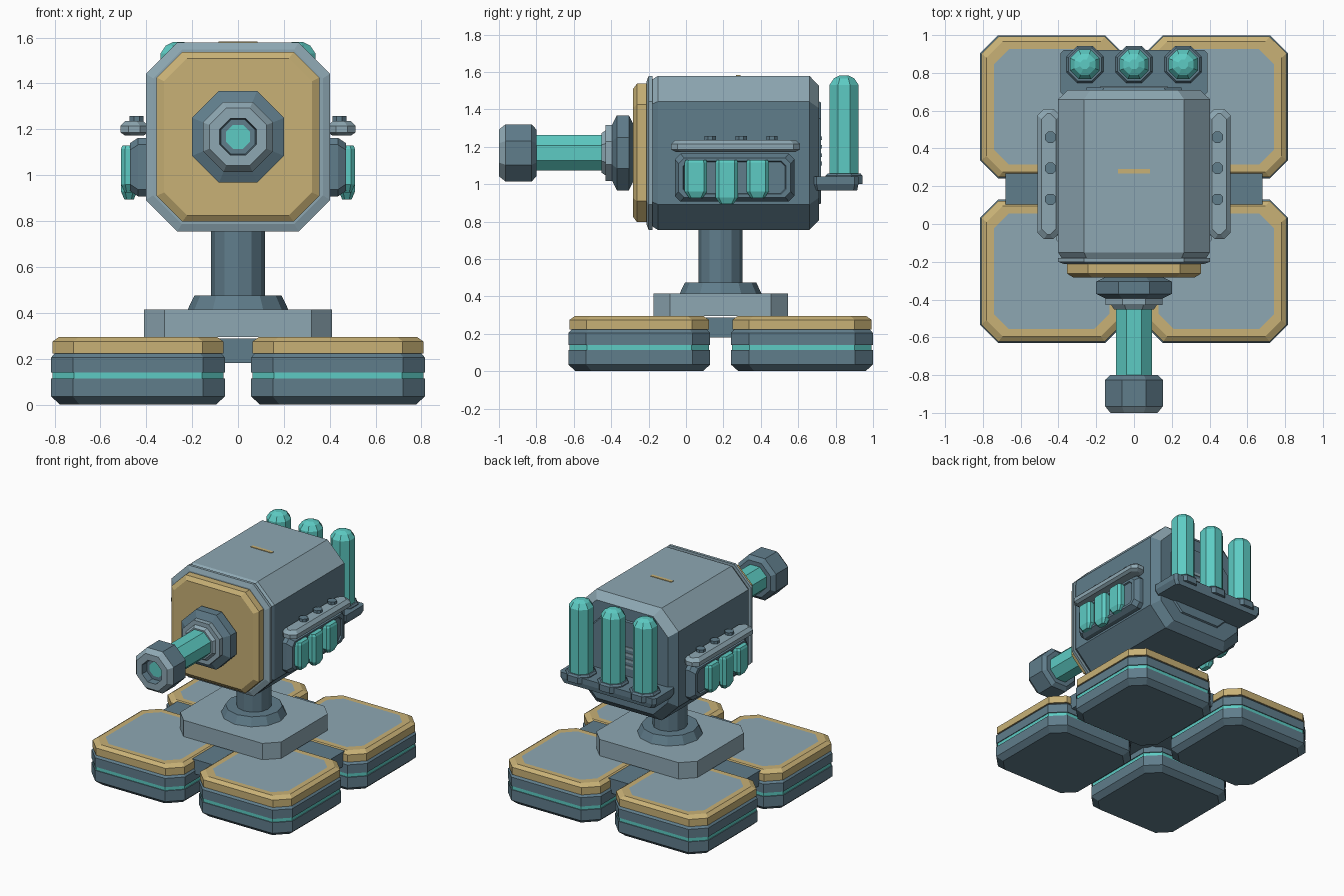
import bpy, bmesh, math
from mathutils import Vector

if "Cube" in bpy.data.objects:
    bpy.data.objects.remove(bpy.data.objects["Cube"])


def material(name, rgb):
    m = bpy.data.materials.new(name)
    m.diffuse_color = (*rgb, 1)
    m.use_nodes = True
    m.node_tree.nodes["Principled BSDF"].inputs["Base Color"].default_value = m.diffuse_color
    return m


MATS = [material("light blue grey", (0.27, 0.39, 0.45)),
        material("slate blue grey", (0.117, 0.205, 0.26)),
        material("sand gold", (0.58, 0.44, 0.18)),
        material("bright teal", (0.11, 0.60, 0.55))]
LIGHT, SLATE, GOLD, TEAL = range(4)
AXES = {"x": lambda u, v, w: (w, u, v),
        "y": lambda u, v, w: (u, w, v),
        "z": lambda u, v, w: (u, v, w)}
OCT = 2 - math.sqrt(2)  # chamfer ratio of a regular octagon


def loft(name, axis, centre, rings, colours):
    """Chamfered-rectangle rings (w, half_u, half_v, chamfer) joined along an axis.
    colours holds one index per segment, plus one each for first and last cap."""
    bm = bmesh.new()
    loops = []
    for w, a, b, c in rings:
        pts = [(a, b - c), (a - c, b), (c - a, b), (-a, b - c),
               (-a, c - b), (c - a, -b), (a - c, -b), (a, c - b)]
        loops.append([bm.verts.new(Vector(AXES[axis](u, v, w)) + Vector(centre))
                      for u, v in pts])
    bm.faces.new(loops[0]).material_index = colours[0]
    for i in range(len(loops) - 1):
        for k in range(8):
            f = bm.faces.new((loops[i][k], loops[i][(k + 1) % 8],
                              loops[i + 1][(k + 1) % 8], loops[i + 1][k]))
            f.material_index = colours[i + 1]
    bm.faces.new(loops[-1]).material_index = colours[-1]
    bmesh.ops.recalc_face_normals(bm, faces=bm.faces)
    return finish(name, bm)


def finish(name, bm):
    me = bpy.data.meshes.new(name)
    bm.to_mesh(me)
    bm.free()
    for m in MATS:
        me.materials.append(m)
    ob = bpy.data.objects.new(name, me)
    bpy.context.collection.objects.link(ob)
    return ob


def solid(name, axis, centre, rings, colour):
    return loft(name, axis, centre, rings, [colour] * (len(rings) + 1))


def turned(name, axis, centre, profile, colours):
    """Regular octagonal turning from (w, apothem) pairs."""
    return loft(name, axis, centre, [(w, r, r, r * OCT) for w, r in profile], colours)


def box(name, lo, hi, colour):
    c = [(p + q) / 2 for p, q in zip(lo, hi)]
    h = [(q - p) / 2 for p, q in zip(lo, hi)]
    return solid(name, "z", c, [(-h[2], h[0], h[1], min(h[:2]) * 0.02),
                                (h[2], h[0], h[1], min(h[:2]) * 0.02)], colour)


def cone(name, centre, r1, r2, depth, colour):
    bm = bmesh.new()
    bmesh.ops.create_cone(bm, cap_ends=True, segments=12, radius1=r1, radius2=r2, depth=depth)
    bmesh.ops.translate(bm, verts=bm.verts, vec=centre)
    for f in bm.faces:
        f.material_index = colour
    return finish(name, bm)


CY = 0.185  # middle of the base
# Four feet with glowing stripe, gold rim and pale top panel
for sx in (-1, 1):
    for sy in (-1, 1):
        c = (sx * 0.436, CY + sy * 0.435, 0)
        loft("foot", "z", c,
             [(0, 0.34, 0.34, 0.085), (0.035, 0.379, 0.379, 0.095),
              (0.113, 0.379, 0.379, 0.095), (0.113, 0.373, 0.373, 0.093),
              (0.14, 0.373, 0.373, 0.093), (0.14, 0.379, 0.379, 0.095),
              (0.205, 0.379, 0.379, 0.095), (0.225, 0.36, 0.36, 0.09)],
             [SLATE, SLATE, SLATE, SLATE, TEAL, SLATE, SLATE, SLATE, SLATE])
        loft("foot_rim", "z", c,
             [(0.222, 0.372, 0.372, 0.09), (0.275, 0.372, 0.372, 0.09),
              (0.294, 0.345, 0.345, 0.085), (0.294, 0.306, 0.306, 0.08)],
             [GOLD, GOLD, GOLD, GOLD, LIGHT])

# Cross braces between the feet
box("brace_across", (-0.68, CY - 0.09, 0.18), (0.68, CY + 0.09, 0.288), SLATE)
box("brace_along", (-0.09, CY - 0.6, 0.181), (0.09, CY + 0.6, 0.287), SLATE)

# Base plate, collar and column
solid("base_plate", "z", (0, CY, 0),
      [(0.295, 0.41, 0.36, 0.09), (0.415, 0.41, 0.36, 0.09)], LIGHT)
cone("column_collar", (0, CY, 0.444), 0.22, 0.19, 0.062, SLATE)
cone("column", (0, CY, 0.62), 0.117, 0.117, 0.32, SLATE)

# Main housing: pale upper faces, slate elsewhere
ZB = 1.167
body = solid("housing", "y", (0, 0, ZB),
             [(-0.185, 0.38, 0.39, 0.13), (-0.15, 0.402, 0.412, 0.137),
              (0.66, 0.402, 0.412, 0.137), (0.71, 0.35, 0.36, 0.12)], SLATE)
for f in body.data.polygons:
    if f.normal.z > 0.3:
        f.material_index = LIGHT
solid("front_flange", "y", (0, 0, ZB),
      [(-0.212, 0.37, 0.38, 0.125), (-0.2, 0.402, 0.412, 0.137),
       (-0.18, 0.402, 0.412, 0.137)], LIGHT)
solid("front_plate", "y", (0, 0, ZB),
      [(-0.283, 0.322, 0.342, 0.1), (-0.262, 0.355, 0.37, 0.112),
       (-0.205, 0.355, 0.37, 0.112)], GOLD)
box("top_mark", (-0.085, 0.268, 1.575), (0.085, 0.292, 1.583), GOLD)
solid("back_panel", "y", (0, 0, ZB),
      [(0.70, 0.26, 0.28, 0.09), (0.722, 0.25, 0.27, 0.09)], SLATE)
for i in range(4):
    z = 1.1 + i * 0.045
    box("back_vent", (-0.18, 0.72, z), (0.18, 0.728, z + 0.02), LIGHT)

# Barrel mount, barrel and hollow muzzle
turned("barrel_mount", "y", (0, 0, ZB),
       [(-0.28, 0.15), (-0.305, 0.2), (-0.37, 0.2), (-0.395, 0.15),
        (-0.43, 0.15), (-0.43, 0.12), (-0.452, 0.105)],
       [SLATE, SLATE, SLATE, SLATE, LIGHT, LIGHT, LIGHT, LIGHT])
turned("barrel", "y", (0, 0, ZB), [(-0.44, 0.095), (-0.82, 0.095)], [TEAL] * 3)
turned("muzzle", "y", (0, 0, ZB),
       [(-0.80, 0.125), (-0.825, 0.153), (-0.965, 0.153), (-1.0, 0.125),
        (-1.0, 0.08), (-0.95, 0.075), (-0.95, 0.052)],
       [SLATE, SLATE, SLATE, LIGHT, LIGHT, SLATE, SLATE, TEAL])

# Side pods, cells, rails and knobs
for s in (-1, 1):
    loft("side_pod", "x", (0, 0.26, 1.035),
         [(s * 0.39, 0.32, 0.128, 0.03), (s * 0.435, 0.32, 0.128, 0.03),
          (s * 0.47, 0.30, 0.105, 0.03), (s * 0.47, 0.275, 0.088, 0.025),
          (s * 0.46, 0.27, 0.084, 0.025)], [SLATE] * 6)
    for y, low in ((0.053, 0.925), (0.218, 0.893), (0.383, 0.925)):
        solid("side_cell", "z", (s * 0.475, y, 0),
              [(low, 0.02, 0.035, 0.01), (low + 0.035, 0.035, 0.06, 0.018),
               (1.115, 0.035, 0.06, 0.018), (1.13, 0.028, 0.055, 0.015)], TEAL)
    solid("side_rail", "z", (s * 0.452, 0.265, 0),
          [(1.172, 0.04, 0.32, 0.03), (1.186, 0.06, 0.345, 0.035),
           (1.215, 0.06, 0.345, 0.035), (1.237, 0.038, 0.32, 0.03)], LIGHT)
    for y in (0.13, 0.295, 0.46):
        turned("rail_knob", "z", (s * 0.442, y, 0), [(1.23, 0.03), (1.257, 0.03)], [SLATE] * 3)

# Rear shelf with three upright canisters
solid("rear_shelf", "z", (0, 0.80, 0),
      [(0.965, 0.37, 0.115, 0.02), (1.0, 0.39, 0.122, 0.02),
       (1.04, 0.39, 0.122, 0.02)], SLATE)
for x in (-0.26, 0, 0.26):
    turned("canister_socket", "z", (x, 0.845, 0),
           [(1.0, 0.098), (1.045, 0.098), (1.058, 0.088)], [SLATE] * 4)
    turned("canister", "z", (x, 0.845, 0),
           [(1.05, 0.078), (1.53, 0.078), (1.565, 0.055), (1.58, 0.025)], [TEAL] * 5)
